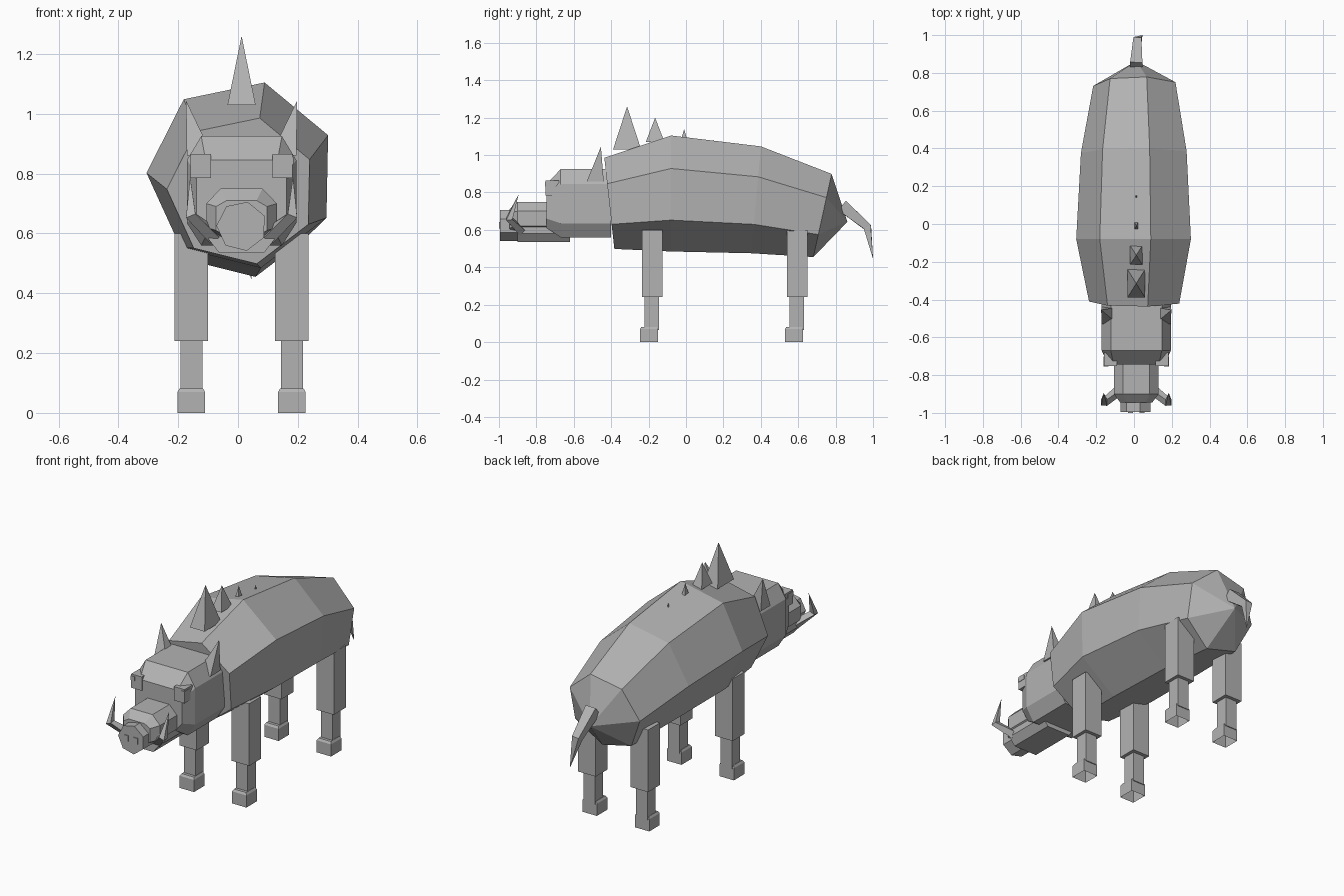
import bpy, bmesh, math
from mathutils import Vector

cube = bpy.data.objects.get("Cube")
if cube:
    bpy.data.objects.remove(cube, do_unlink=True)

CX = 0.012  # centre plane of the animal

grey = bpy.data.materials.new("hide_grey")
grey.use_nodes = True
grey.diffuse_color = (0.45, 0.45, 0.45, 1)
grey.node_tree.nodes["Principled BSDF"].inputs["Base Color"].default_value = (0.45, 0.45, 0.45, 1)


def loft(name, rings, open_start=False):
    """Skin a list of point rings; a one-point ring makes an apex."""
    bm = bmesh.new()
    loops = [[bm.verts.new(p) for p in ring] for ring in rings]
    for a, b in zip(loops, loops[1:]):
        n = max(len(a), len(b))
        for i in range(n):
            j = (i + 1) % n
            if len(b) == 1:
                bm.faces.new((a[i], a[j], b[0]))
            else:
                bm.faces.new((a[i], a[j], b[j], b[i]))
    if not open_start:
        bm.faces.new(loops[0])
    if len(loops[-1]) > 1:
        bm.faces.new(loops[-1])
    bmesh.ops.recalc_face_normals(bm, faces=bm.faces)
    mesh = bpy.data.meshes.new(name)
    bm.to_mesh(mesh)
    bm.free()
    mesh.materials.append(grey)
    obj = bpy.data.objects.new(name, mesh)
    bpy.context.collection.objects.link(obj)
    return obj


def rect(x, y, z, hx, hy):
    return [(x - hx, y - hy, z), (x + hx, y - hy, z), (x + hx, y + hy, z), (x - hx, y + hy, z)]


def box(name, x, y, z, hx, hy, hz):
    return loft(name, [rect(x, y, z - hz, hx, hy), rect(x, y, z + hz, hx, hy)])


def heptagon(y, z, r, slope=0):
    ring = []
    for i in range(7):
        a = math.radians(76) + math.tau * i / 7
        ring.append((CX + r * math.cos(a), y + slope * r * math.sin(a), z + r * math.sin(a)))
    return ring


def octagon(y, half, top_half, low_half, bottom, low, high, top):
    pts = [(top_half, top), (half, high), (half, low), (low_half, bottom)]
    return [(CX + x, y, z) for x, z in pts] + [(CX - x, y, z) for x, z in reversed(pts)]


def horn(name, path, radii, sides=4):
    """Tapered prism along a path, ending in a point."""
    path = [Vector(p) for p in path]
    rings = []
    for i, r in enumerate(radii):
        d = (path[i + 1] - path[max(i - 1, 0)]).normalized()
        u = d.cross(Vector((1, 0, 0))).normalized()
        v = d.cross(u)
        rings.append([path[i] + r * (u * math.cos(a) + v * math.sin(a))
                      for a in (math.tau * (k + 0.5) / sides for k in range(sides))])
    rings.append([path[-1]])
    return loft(name, rings)


# Barrel body closing to a point at the rump
loft("body", [heptagon(-0.41, 0.743, 0.25, -0.11), heptagon(-0.08, 0.796, 0.318),
              heptagon(0.375, 0.762, 0.293, 0.09), heptagon(0.73, 0.678, 0.228, 0.22),
              [(CX, 0.863, 0.643)]])

# Head, with a tapered brow
loft("head", [octagon(-0.40, 0.183, 0.135, 0.135, 0.56, 0.635, 0.845, 0.925),
              octagon(-0.67, 0.183, 0.135, 0.135, 0.56, 0.635, 0.845, 0.925),
              octagon(-0.745, 0.15, 0.12, 0.11, 0.61, 0.66, 0.80, 0.845)])

# Snout, jaw and nose disc
loft("snout", [octagon(-0.66, 0.118, 0.07, 0.07, 0.59, 0.62, 0.70, 0.75),
               octagon(-0.90, 0.118, 0.07, 0.07, 0.59, 0.62, 0.70, 0.75),
               octagon(-0.945, 0.085, 0.05, 0.05, 0.59, 0.61, 0.69, 0.71)])
loft("jaw", [octagon(-0.62, 0.11, 0.11, 0.075, 0.535, 0.58, 0.60, 0.63),
             octagon(-0.90, 0.11, 0.11, 0.075, 0.535, 0.58, 0.60, 0.63)])
loft("nose", [heptagon(-0.90, 0.624, 0.084), heptagon(-0.995, 0.624, 0.084)])

# Paired face parts
for side, s in (("left", 1), ("right", -1)):
    box(f"{side}_eye", CX + s * 0.137, -0.715, 0.825, 0.034, 0.036, 0.04)
    box(f"{side}_pupil", CX + s * 0.16, -0.728, 0.843, 0.013, 0.026, 0.012)
    box(f"{side}_nostril", CX + s * 0.03, -0.995, 0.625, 0.013, 0.005, 0.017)
    horn(f"{side}_tusk", [(CX + s * 0.09, -0.88, 0.59), (CX + s * 0.17, -0.945, 0.66),
                          (CX + s * 0.172, -0.895, 0.79)], [0.028, 0.024])
    loft(f"{side}_ear", [rect(CX + s * 0.14, -0.485, 0.86, 0.043, 0.045),
                         [(CX + s * 0.186, -0.455, 1.045)]])

# Back spikes, shrinking toward the rear
spikes = [(-0.315, 0.047, 0.075, 1.03, 1.26), (-0.165, 0.032, 0.05, 1.07, 1.2),
          (-0.01, 0.014, 0.025, 1.05, 1.14), (0.145, 0.008, 0.011, 1.03, 1.085)]
for i, (y, hx, hy, base, tip) in enumerate(spikes):
    loft(f"back_spike_{i + 1}", [rect(CX, y, base, hx, hy), [(CX, y, tip)]])

# Legs with shank and hollow hoof
for end, y in (("front", -0.18), ("rear", 0.595)):
    for side, s in (("left", 1), ("right", -1)):
        x = CX + s * 0.168
        loft(f"{end}_{side}_thigh", [rect(x, y, 0.24, 0.056, 0.055), rect(x, y, 0.60, 0.056, 0.055)])
        box(f"{end}_{side}_shank", x, y - 0.003, 0.155, 0.037, 0.038, 0.09)
        loft(f"{end}_{side}_hoof", [rect(x, y - 0.018, 0, 0.046, 0.048),
                                    rect(x, y - 0.018, 0.07, 0.046, 0.048),
                                    rect(x, y - 0.018, 0.082, 0.039, 0.04)], open_start=True)

# Tail
horn("tail", [(0.012, 0.835, 0.73), (0.018, 0.97, 0.615), (0.045, 1.0, 0.445)], [0.046, 0.03])
